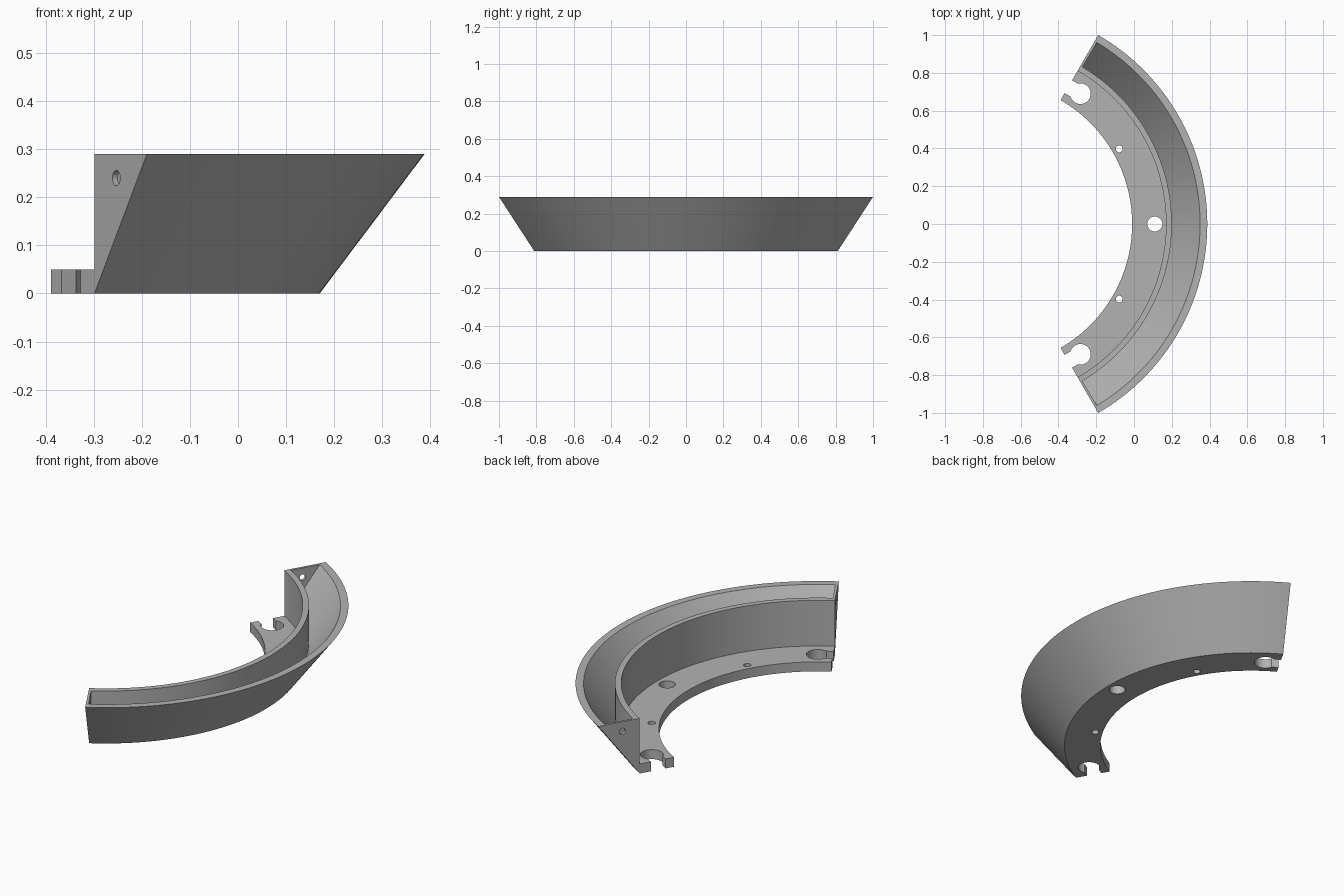
import bpy, bmesh
from math import radians, sin, cos
from mathutils import Matrix, Vector

cube = bpy.data.objects.get("Cube")
if cube:
    bpy.data.objects.remove(cube, do_unlink=True)

CENTRE_X = -0.767          # axis of the arc
HALF = 60                  # half of the arc in degrees
HEIGHT = 0.29
AXIS = Matrix.Translation((CENTRE_X, 0, 0))

grey = bpy.data.materials.new("plain grey")
grey.use_nodes = True
grey.diffuse_color = (0.45, 0.45, 0.45, 1)
grey.node_tree.nodes["Principled BSDF"].inputs["Base Color"].default_value = grey.diffuse_color


def finish(bm, name):
    bmesh.ops.recalc_face_normals(bm, faces=bm.faces)
    mesh = bpy.data.meshes.new(name)
    bm.to_mesh(mesh)
    bm.free()
    mesh.materials.append(grey)
    obj = bpy.data.objects.new(name, mesh)
    bpy.context.collection.objects.link(obj)
    return obj


def sweep(name, profile, half, steps=96):
    """Sweep a closed (radius, z) profile around the arc axis, with capped ends."""
    bm = bmesh.new()
    rings = []
    for i in range(steps + 1):
        a = radians(-half + 2 * half * i / steps)
        rings.append([bm.verts.new((CENTRE_X + r * cos(a), r * sin(a), z)) for r, z in profile])
    n = len(profile)
    for a, b in zip(rings, rings[1:]):
        for j in range(n):
            k = (j + 1) % n
            bm.faces.new((a[j], a[k], b[k], b[j]))
    bm.faces.new(rings[0])
    bm.faces.new(rings[-1])
    return finish(bm, name)


def place(angle, radius, z):
    """Frame with local x pointing outward and local y along the arc."""
    return AXIS @ Matrix.Rotation(radians(angle), 4, "Z") @ Matrix.Translation((radius, 0, z))


def drill(name, matrix, radius, depth):
    bm = bmesh.new()
    bmesh.ops.create_cone(bm, cap_ends=True, segments=32, radius1=radius,
                          radius2=radius, depth=depth, matrix=matrix)
    return finish(bm, name)


def block(name, matrix, size):
    bm = bmesh.new()
    bmesh.ops.create_cube(bm, size=1, matrix=matrix @ Matrix.Diagonal(Vector((*size, 1))))
    return finish(bm, name)


def cut(target, cutter):
    mod = target.modifiers.new("cut", "BOOLEAN")
    mod.operation = "DIFFERENCE"
    mod.solver = "EXACT"
    mod.object = cutter
    bpy.context.view_layer.objects.active = target
    bpy.ops.object.modifier_apply(modifier=mod.name)
    bpy.data.objects.remove(cutter, do_unlink=True)


# Solid arc: mounting flange, upright inner wall, flared outer wall
housing = sweep("curved_trough_bracket",
                [(0.757, 0), (0.937, 0), (1.155, HEIGHT), (0.937, HEIGHT),
                 (0.937, 0.05), (0.757, 0.05)], HALF)

# V-shaped trough, stopping short of the ends to leave thin end plates
cut(housing, sweep("trough_cutter",
                   [(0.967, 0.09), (1.117, HEIGHT), (1.117, 0.4), (0.967, 0.4)], HALF - 0.7))

# Flange holes
cut(housing, drill("centre_hole_cutter", place(0, 0.877, 0.02), 0.04, 0.2))
for side in (-1, 1):
    cut(housing, drill("small_hole_cutter", place(30 * side, 0.795, 0.02), 0.018, 0.2))

    # Keyhole: round pocket opening through a slot at the arc end
    end = place(HALF * side, 0.839, 0.02)
    pocket = end @ Matrix.Translation((0, -0.073 * side, 0))
    cut(housing, drill("keyhole_cutter", pocket, 0.055, 0.2))
    slot = end @ Matrix.Translation((0, -0.013 * side, 0))
    cut(housing, block("slot_cutter", slot, (0.078, 0.12, 0.2)))

    # Hole through the end plate
    across = place(HALF * side, 1.028, 0.24) @ Matrix.Rotation(radians(90), 4, "X")
    cut(housing, drill("end_hole_cutter", across, 0.016, 0.08))

# Smooth curved faces, keep the edges crisp
bpy.ops.object.select_all(action="DESELECT")
housing.select_set(True)
bpy.context.view_layer.objects.active = housing
bpy.ops.object.shade_smooth_by_angle(angle=radians(25))
